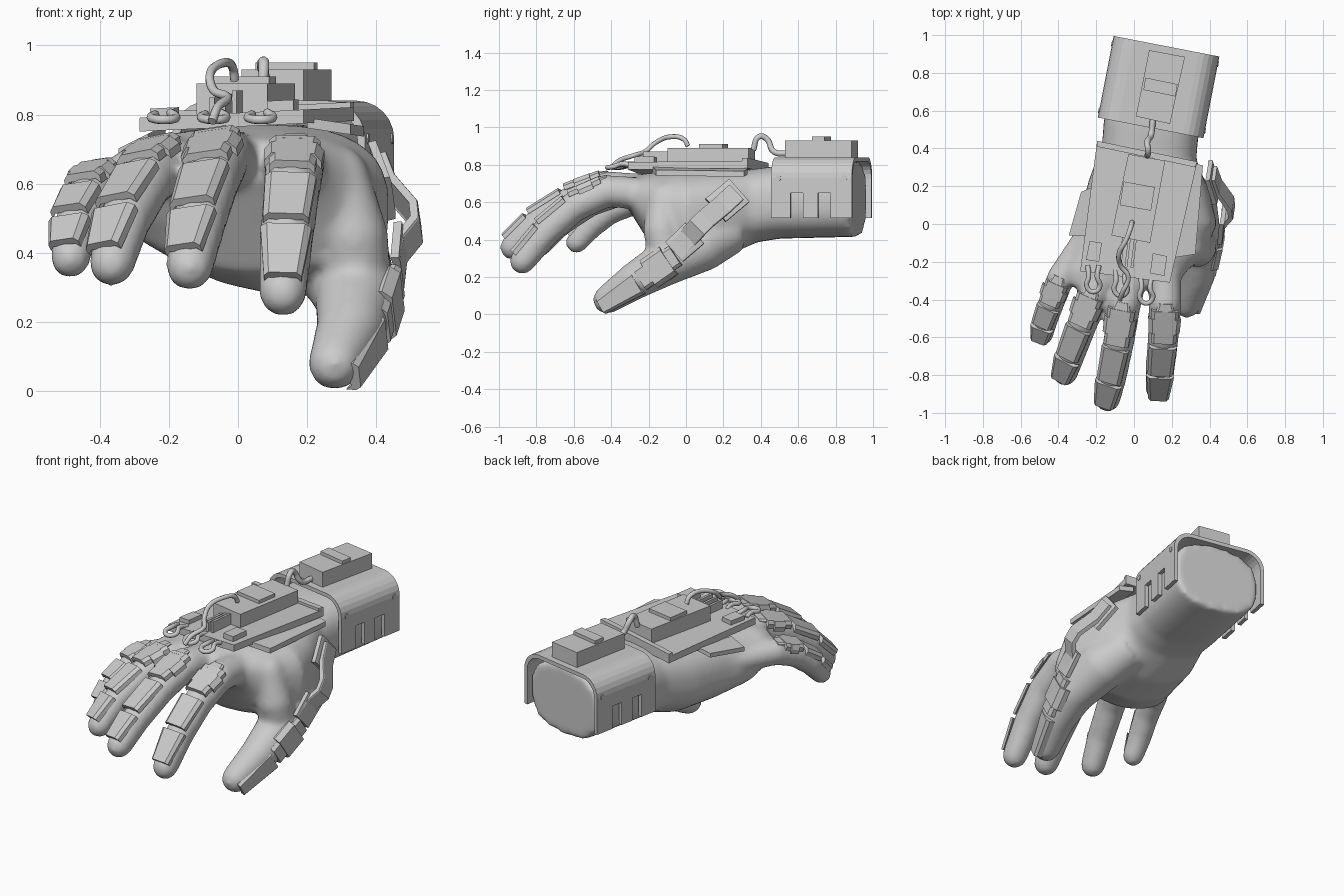
import bpy, bmesh, math
from mathutils import Vector as V, Matrix

cube = bpy.data.objects.get("Cube")
if cube:
    bpy.data.objects.remove(cube, do_unlink=True)

grey = bpy.data.materials.new("plain grey")
grey.use_nodes = True
grey.diffuse_color = (0.6, 0.6, 0.6, 1)
grey.node_tree.nodes["Principled BSDF"].inputs["Base Color"].default_value = (0.6, 0.6, 0.6, 1)


def finish(name, bm):
    bmesh.ops.recalc_face_normals(bm, faces=bm.faces)
    mesh = bpy.data.meshes.new(name)
    bm.to_mesh(mesh)
    bm.free()
    mesh.materials.append(grey)
    ob = bpy.data.objects.new(name, mesh)
    bpy.context.collection.objects.link(ob)
    return ob


def loft(bm, rings):
    """Skin closed rings of equal length and cap both ends."""
    loops = [[bm.verts.new(p) for p in ring] for ring in rings]
    n = len(loops[0])
    for a, b in zip(loops, loops[1:]):
        for i in range(n):
            j = (i + 1) % n
            bm.faces.new((a[i], a[j], b[j], b[i]))
    bm.faces.new(loops[0][::-1])
    bm.faces.new(loops[-1])


def frames(path, up):
    """Position, side, outward normal and direction at each point of a path."""
    out = []
    for i, p in enumerate(path):
        t = (path[min(i + 1, len(path) - 1)] - path[max(i - 1, 0)]).normalized()
        side = t.cross(up).normalized()
        out.append((p, side, side.cross(t).normalized(), t))
    return out


def tube(bm, path, radii, up):
    """Finger shape with a domed tip."""
    rings = []
    fr = frames(path, up)
    stations = [(p, s, n, r) for (p, s, n, t), r in zip(fr, radii)]
    p, s, n, t = fr[-1]
    r = radii[-1]
    for a in (25, 50, 70, 84):
        a = math.radians(a)
        stations.append((p + t * r * math.sin(a), s, n, r * math.cos(a)))
    for p, s, n, r in stations:
        rings.append([p + (s * math.cos(k * math.tau / 20) + n * math.sin(k * math.tau / 20)) * r
                      for k in range(20)])
    loft(bm, rings)


def ribbon(name, path, up, widths, thick=0.024, drop=0.016, flat=0.75):
    """Armour plate along a path, with its two long sides folded down."""
    bm = bmesh.new()
    rings = []
    for (p, s, n, t), w in zip(frames(path, up), widths):
        top = [(-w, -drop), (-w * flat, 0), (w * flat, 0), (w, -drop)]
        rings.append([p + s * x + n * z for x, z in top] +
                     [p + s * x + n * (z - thick) for x, z in reversed(top)])
    loft(bm, rings)
    return finish(name, bm)


def prism(name, corners, z0, z1, slope=0.0, ref=0.0):
    """Flat plan shape raised to a slab, optionally sloping across x."""
    bm = bmesh.new()
    loft(bm, [[(x, y, z + slope * (x - ref)) for x, y in corners] for z in (z0, z1)])
    return finish(name, bm)


def cable(name, pts, radius=0.013):
    cu = bpy.data.curves.new(name, "CURVE")
    cu.dimensions = "3D"
    cu.bevel_depth, cu.bevel_resolution, cu.use_fill_caps = radius, 2, True
    sp = cu.splines.new("BEZIER")
    sp.bezier_points.add(len(pts) - 1)
    for bp, p in zip(sp.bezier_points, pts):
        bp.co = p
        bp.handle_left_type = bp.handle_right_type = "AUTO"
    sp.resolution_u = 6
    cu.materials.append(grey)
    bpy.context.collection.objects.link(bpy.data.objects.new(name, cu))


OUT = V((1, -0.1, 0.05))

# Hand: palm, fingers and thumb fused into one smooth skin
hand = bmesh.new()
palm = [  # y, centre x, half width, top, bottom, slant, lift of the little-finger side
    (0.92, 0.17, 0.255, 0.82, 0.415, -0.19, 0), (0.5, 0.09, 0.25, 0.795, 0.405, -0.19, 0.05),
    (0.38, 0.08, 0.25, 0.78, 0.385, -0.15, 0.15), (0.2, 0.08, 0.32, 0.775, 0.305, -0.1, 0.35),
    (0, 0.07, 0.37, 0.77, 0.285, 0, 0.45), (-0.17, 0, 0.365, 0.76, 0.34, 0, 0.4),
    (-0.25, -0.05, 0.33, 0.75, 0.47, 0, 0.2), (-0.33, -0.06, 0.28, 0.73, 0.6, 0, 0)]
rings = []
for y, cx, hw, zt, zb, slant, lift in palm:
    ring = []
    for k in range(32):
        c, s = math.cos(k * math.tau / 32), math.sin(k * math.tau / 32)
        dx = hw * math.copysign(abs(c) ** 0.75, c)
        dz = (zt - zb) / 2 * math.copysign(abs(s) ** 0.75, s)
        if s < 0 and c < 0:
            dz *= 1 + lift * c
        ring.append((cx + dx, y + slant * dx, (zt + zb) / 2 + dz))
    rings.append(ring)
loft(hand, rings)

# Each finger: centre line, thickness factor, sideways roll
fingers = {
    "index": ([(.16, -.18, .64), (.165, -.42, .66), (.155, -.6, .575), (.14, -.75, .44), (.13, -.875, .285)], 1, 0.03),
    "middle": ([(0, -.18, .66), (-.05, -.42, .68), (-.08, -.62, .6), (-.115, -.8, .48), (-.14, -.925, .36)], 1, -0.15),
    "ring": ([(-.14, -.16, .65), (-.21, -.36, .66), (-.27, -.52, .6), (-.33, -.68, .49), (-.365, -.79, .37)],
             .97, -0.2),
    "little": ([(-.25, -.08, .59), (-.39, -.29, .6), (-.435, -.41, .55), (-.47, -.51, .47), (-.485, -.585, .385)],
               .85, -0.15)}
for name, (pts, size, roll) in fingers.items():
    pts = [V(p) for p in pts]
    up = V((roll, 0, 1))
    radii = [r * size for r in (0.088, 0.088, 0.083, 0.079, 0.07)]
    tube(hand, pts, radii, up)
    # Three overlapping plates per finger, the first with wide ears
    for i in (1, 2, 3):
        t = (pts[i + 1] - pts[i]).normalized()
        n = t.cross(up).normalized().cross(t)
        a = pts[i] + n * (radii[i] + 0.004) + t * 0.008
        b = pts[i + 1] + n * (radii[i + 1] + 0.016) - t * 0.006
        w = 0.074 * size
        ribbon(f"{name}_plate_{i}", [a, b], up, [w, w * (0.74 if i == 3 else 0.9)])
        if i == 1:
            ribbon(f"{name}_knuckle_ears", [a.lerp(b, 0.25), a.lerp(b, 0.7)], up,
                   [w * 1.18, w * 1.12], drop=0.026)
            ribbon(f"{name}_knuckle_tab", [a - t * 0.04 - n * 0.012, a + t * 0.02 + n * 0.001], up,
                   [w * 0.5, w * 0.75], drop=0.008)

thumb = [V(p) for p in ((.23, .25, .45), (.305, .09, .37), (.345, -.12, .27), (.325, -.28, .175), (.28, -.42, .08))]
tube(hand, thumb, [0.12, 0.14, 0.122, 0.1, 0.078], OUT)
# Web of skin between thumb and index finger
tube(hand, [V((.345, -.1, .3)), V((.335, -.13, .45)), V((.29, -.12, .62))], [0.1, 0.1, 0.09], V((0, -1, 0)))
skin = finish("hand", hand)
rem = skin.modifiers.new("fuse", "REMESH")
rem.mode, rem.voxel_size, rem.use_smooth_shade = "VOXEL", 0.016, True
smooth = skin.modifiers.new("soften", "SMOOTH")
smooth.factor, smooth.iterations = 0.5, 10

# Thumb armour on its outer side
ribbon("thumb_tip_plate", [V((.43, -.265, .165)), V((.352, -.46, .04))], OUT, [0.068, 0.045], 0.03)
ribbon("thumb_mid_plate", [V((.478, -.06, .315)), V((.437, -.25, .185))], OUT, [0.062, 0.064], 0.03)
ribbon("thumb_mid_ears", [V((.476, -.1, .288)), V((.452, -.205, .215))], OUT, [0.088, 0.088], 0.03, 0.028)
ribbon("thumb_bridge", [V(p) for p in ((.435, .27, .655), (.46, .2, .59), (.525, .11, .515), (.53, .06, .465),
                                       (.485, .01, .41), (.475, -.05, .35))],
       OUT, [0.055] * 6, drop=0.003, flat=0.9)
ribbon("bridge_upper_frame", [V((.41, .285, .665)), V((.45, .16, .56))], OUT, [0.082, 0.082], drop=0.003)
ribbon("bridge_lower_frame", [V((.485, .045, .435)), V((.475, -.065, .335))], OUT, [0.075, 0.07], drop=0.003)

# Wrist cuff: rounded inverted channel with slots and bolts
frame = Matrix.Translation((0.13, 0.725, 0)) @ Matrix.Rotation(math.radians(-11), 4, "Z")


def arch(hw, top, rad):
    pts = [(-hw, 0.515)]
    for cx, start in ((-hw + rad, 180), (hw - rad, 90)):
        for k in range(7):
            a = math.radians(start - 15 * k)
            pts.append((cx + rad * math.cos(a), top - rad + rad * math.sin(a)))
    return pts + [(hw, 0.515)]


section = arch(0.285, 0.84, 0.11) + arch(0.262, 0.817, 0.09)[::-1]
bm = bmesh.new()
loft(bm, [[frame @ V((u, v, z)) for u, z in section] for v in (-0.22, 0.22)])
cuff = finish("wrist_cuff", bm)
for v in (-0.08, 0.07):
    bm = bmesh.new()
    bmesh.ops.create_cube(bm, size=1, matrix=frame @ Matrix.Translation((0, v, 0.57)) @
                          Matrix.Diagonal((0.8, 0.07, 0.16, 1)))
    cutter = finish("slot_cutter", bm)
    cutter.hide_render = True
    cutter.hide_set(True)
    cutter.display_type = "WIRE"
    cut = cuff.modifiers.new("slot", "BOOLEAN")
    cut.object, cut.operation, cut.solver = cutter, "DIFFERENCE", "EXACT"
bm = bmesh.new()
for u in (-0.282, 0.282):
    for v in (-0.18, 0.18):
        bmesh.ops.create_cone(bm, cap_ends=True, segments=12, radius1=0.015, radius2=0.015, depth=0.014,
                              matrix=frame @ Matrix.Translation((u, v, 0.73)) @ Matrix.Rotation(math.pi / 2, 4, "Y"))
finish("cuff_bolts", bm)

# Cuff power pack
prism("cuff_pack", [(.08, .92), (.27, .885), (.19, .53), (.01, .57)], 0.83, 0.93)
prism("cuff_pack_bar", [(.06, .775), (.23, .74), (.22, .675), (.05, .71)], 0.92, 0.95)

# Back of hand armour
prism("back_plate", [(-.195, .44), (.335, .33), (.19, -.31), (-.285, -.25)], 0.765, 0.805, 0.05)
prism("back_rail", [(-.195, .44), (.335, .33), (.325, .3), (-.197, .41)], 0.8, 0.82, 0.05)
prism("outer_side_plate", [(-.21, .2), (-.28, .17), (-.345, -.06), (-.26, -.06)], 0.735, 0.76, 0.5, -0.23)
prism("inner_side_plate", [(.28, .33), (.365, .31), (.325, -.16), (.2, -.18)], 0.755, 0.785, -0.15, 0.24)
prism("control_box", [(-.03, .37), (.165, .335), (.085, -.1), (-.12, -.06)], 0.8, 0.89)
prism("control_box_lid", [(-.055, .225), (.11, .195), (.09, .07), (-.075, .1)], 0.88, 0.91)
prism("outer_chip", [(-.235, -.09), (-.17, -.1), (-.185, -.2), (-.255, -.19)], 0.8, 0.83, 0.05)
prism("inner_chip", [(.1, -.155), (.175, -.17), (.16, -.275), (.085, -.26)], 0.8, 0.835, 0.05)

# Row of fins in front of the control box
for i in range(3):
    x = -0.06 + 0.032 * i
    prism(f"fin_{i}", [(x, -.05), (x + .014, -.05), (x - .008, -.23), (x - .022, -.23)], 0.8, 0.85 + 0.01 * i)

# Cables
cable("wrist_cable", [(.1, .55, .86), (.09, .47, .87), (.07, .43, .94), (.075, .39, .95), (.07, .36, .88)], 0.016)
cable("long_cable", [(-.01, .01, .9), (-.015, -.01, .935), (-.04, -.08, .95), (-.08, -.16, .92), (-.07, -.22, .87),
                     (-.03, -.28, .85), (-.06, -.36, .82), (-.075, -.4, .78)])
for name, x, y in (("outer_loop", -.215, -.22), ("middle_loop", -.07, -.24), ("inner_loop", .065, -.28)):
    cable(name, [(x - .03, y, .79), (x - .025, y - .06, .8), (x - .035, y - .11, .79), (x, y - .14, .785),
                 (x + .035, y - .11, .79), (x + .02, y - .06, .805), (x + .03, y, .795)])
